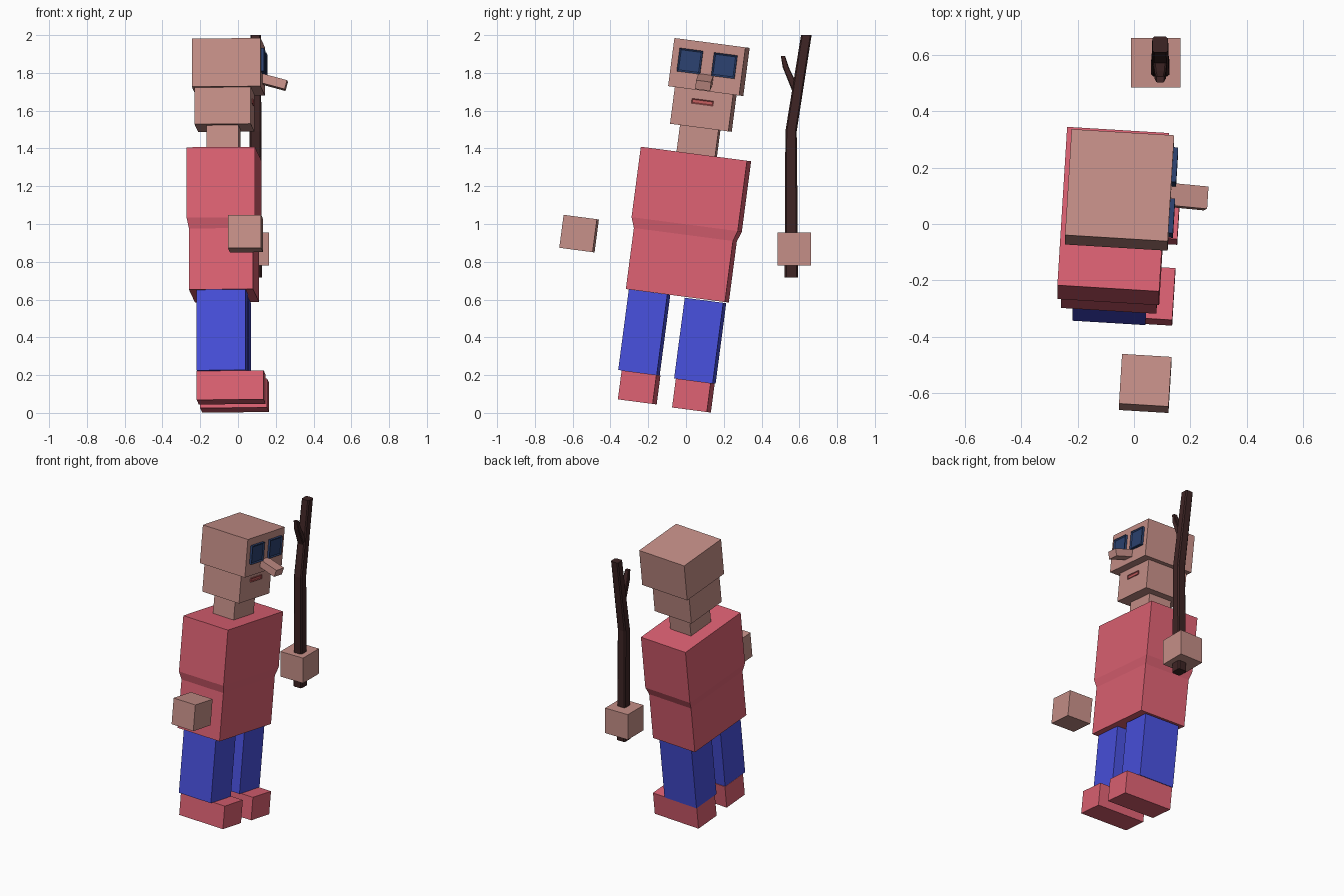
import bpy, bmesh, math
from mathutils import Matrix, Vector

if "Cube" in bpy.data.objects:
    bpy.data.objects.remove(bpy.data.objects["Cube"], do_unlink=True)


def material(name, rgb):
    m = bpy.data.materials.new(name)
    m.use_nodes = True
    m.diffuse_color = (*rgb, 1)
    m.node_tree.nodes["Principled BSDF"].inputs["Base Color"].default_value = (*rgb, 1)
    return m


SKIN = material("skin", (0.56, 0.275, 0.245))
RED = material("red cloth", (0.72, 0.12, 0.17))
BLUE = material("blue cloth", (0.065, 0.08, 0.72))
WOOD = material("dark wood", (0.048, 0.018, 0.018))
LENS = material("navy eye", (0.025, 0.054, 0.16))
LIP = material("lip red", (0.55, 0.11, 0.11))

# The figure leans sideways and is turned a little; it looks along +x
LEAN = Matrix.Rotation(math.radians(-7.5), 4, "X") @ Matrix.Rotation(math.radians(-3.5), 4, "Z")
UPRIGHT = Matrix.Identity(4)


def finish(name, bm, mat, matrix):
    bmesh.ops.recalc_face_normals(bm, faces=bm.faces)
    me = bpy.data.meshes.new(name)
    bm.to_mesh(me)
    bm.free()
    me.materials.append(mat)
    ob = bpy.data.objects.new(name, me)
    bpy.context.collection.objects.link(ob)
    ob.matrix_world = matrix
    return ob


def box(name, size, center, mat, rot=LEAN, rim=0, recess=0):
    """Box; with rim, its +x face is inset and sunk."""
    bm = bmesh.new()
    bmesh.ops.create_cube(bm, size=1, matrix=Matrix.Diagonal((*size, 1)))
    if rim:
        front = max(bm.faces, key=lambda f: f.calc_center_median().x)
        bmesh.ops.inset_region(bm, faces=[front], thickness=rim)
        for v in front.verts:
            v.co.x -= recess
    return finish(name, bm, mat, Matrix.Translation(center) @ rot)


def loft(name, sections, mat, matrix=UPRIGHT, chamfer=0):
    """Join rectangular sections (x, y, z, half x, half y), corners cut by chamfer."""
    bm = bmesh.new()
    rings = []
    for x, y, z, hx, hy in sections:
        ring = []
        for sx, sy in ((1, 1), (-1, 1), (-1, -1), (1, -1)):
            if chamfer:
                cut = [(hx, hy * (1 - chamfer)), (hx * (1 - chamfer), hy)]
                if sx * sy < 0:
                    cut.reverse()
            else:
                cut = [(hx, hy)]
            ring += [bm.verts.new((x + sx * a, y + sy * b, z)) for a, b in cut]
        rings.append(ring)
    n = len(rings[0])
    for low, high in zip(rings, rings[1:]):
        for i in range(n):
            j = (i + 1) % n
            bm.faces.new((low[i], low[j], high[j], high[i]))
    bm.faces.new(rings[0][::-1])
    bm.faces.new(rings[-1])
    return finish(name, bm, mat, matrix)


def on_part(center, offset):
    return Vector(center) + LEAN.to_3x3() @ Vector(offset)


# Head, jaw and neck
HEAD = (-0.051, 0.121, 1.831)
JAW = (-0.072, 0.0915, 1.607)
box("head", (0.365, 0.38, 0.257), HEAD, SKIN)
box("jaw", (0.298, 0.312, 0.197), JAW, SKIN)
box("neck", (0.168, 0.206, 0.17), (-0.076, 0.066, 1.44), SKIN)

# Face
for side, name in ((-1, "right_eye"), (1, "left_eye")):
    box(name, (0.03, 0.124, 0.124), on_part(HEAD, (0.184, side * 0.092, 0.018)),
        LENS, rim=0.012, recess=0.006)
box("nose", (0.18, 0.08, 0.049), (0.169, 0.099, 1.756), SKIN,
    rot=LEAN @ Matrix.Rotation(math.radians(15.5), 4, "Y"))
box("mouth", (0.02, 0.115, 0.026), on_part(JAW, (0.145, 0, 0.037)), LIP,
    rim=0.007, recess=0.004)

# Torso, slightly narrower below the waist
loft("torso", [(0, 0, 0, 0.17, 0.265), (0, 0, 0.326, 0.17, 0.265),
               (0, 0, 0.381, 0.181, 0.284), (0, 0, 0.757, 0.181, 0.284)],
     RED, Matrix.Translation((-0.074, -0.046, 0.62)) @ LEAN)

# Legs and shoes
box("right_leg", (0.26, 0.206, 0.43), (-0.083, -0.221, 0.426), BLUE)
box("left_leg", (0.26, 0.206, 0.43), (-0.068, 0.075, 0.382), BLUE)
box("right_shoe", (0.355, 0.186, 0.155), (-0.036, -0.248, 0.135), RED)
box("left_shoe", (0.355, 0.186, 0.155), (-0.018, 0.039, 0.092), RED)

# Free-floating hands
box("right_hand", (0.176, 0.178, 0.176), (0.04, -0.566, 0.949), SKIN)
box("left_hand", (0.176, 0.176, 0.176), (0.077, 0.573, 0.868), SKIN, rot=UPRIGHT)

# Wooden staff with a small twig
loft("staff", [(0.093, 0.558, 0.718, 0.033, 0.036), (0.093, 0.556, 1.49, 0.031, 0.03),
               (0.093, 0.637, 2.0, 0.028, 0.028)], WOOD, chamfer=0.25)
loft("staff_twig", [(0.093, 0.59, 1.69, 0.026, 0.022), (0.093, 0.528, 1.83, 0.02, 0.016),
                    (0.093, 0.513, 1.89, 0.014, 0.011)], WOOD, chamfer=0.25)
